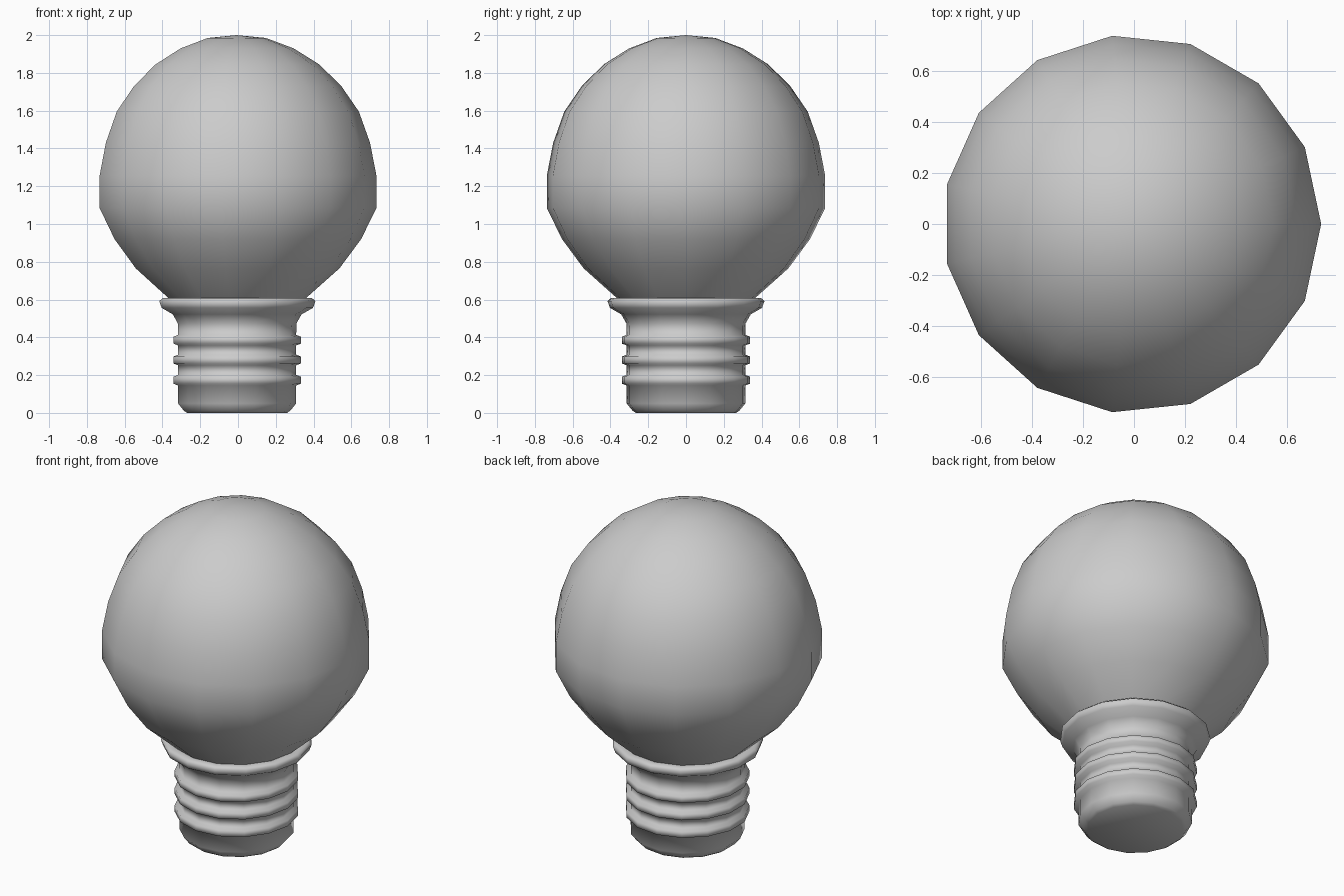
import bpy, bmesh, math

if "Cube" in bpy.data.objects:
    bpy.data.objects.remove(bpy.data.objects["Cube"])

SIDES = 15       # low-poly lathe count
OFFSET = -0.008  # an odd side count shifts the axis so the bounds are centred


def lathe(name, profile, angle):
    """Revolve (radius, z) points, listed bottom to top, around the z axis."""
    bm = bmesh.new()
    rings = []
    for r, z in profile:
        if r == 0:
            rings.append([bm.verts.new((OFFSET, 0, z))] * SIDES)
        else:
            rings.append([bm.verts.new((OFFSET + r * math.cos(2 * math.pi * i / SIDES),
                                        r * math.sin(2 * math.pi * i / SIDES), z))
                          for i in range(SIDES)])
    for a, b in zip(rings, rings[1:]):
        for i in range(SIDES):
            j = (i + 1) % SIDES
            quad = list(dict.fromkeys((a[i], a[j], b[j], b[i])))
            bm.faces.new(quad)
    bmesh.ops.recalc_face_normals(bm, faces=bm.faces[:])
    mesh = bpy.data.meshes.new(name)
    bm.to_mesh(mesh)
    bm.free()
    obj = bpy.data.objects.new(name, mesh)
    bpy.context.collection.objects.link(obj)
    bpy.ops.object.select_all(action='DESELECT')
    obj.select_set(True)
    bpy.context.view_layer.objects.active = obj
    bpy.ops.object.shade_smooth_by_angle(angle=math.radians(angle))
    return obj


# Glass globe narrowing to the neck
lathe("glass_bulb", [
    (0.365, 0.605), (0.545, 0.765), (0.66, 0.92), (0.741, 1.085), (0.741, 1.255),
    (0.707, 1.43), (0.648, 1.595), (0.555, 1.73), (0.438, 1.845), (0.302, 1.93),
    (0.155, 1.985), (0, 2.0)], 60)

# Socket: closed bottom, bevel, three thread ridges, flared collar
socket = [(0, 0), (0.268, 0), (0.285, 0.012), (0.316, 0.05)]
for z in (0.173, 0.28, 0.385):
    socket += [(0.316, z - 0.028), (0.342, z - 0.018),
               (0.342, z + 0.018), (0.316, z + 0.028)]
socket += [(0.318, 0.475), (0.345, 0.522), (0.405, 0.556),
           (0.418, 0.592), (0.40, 0.607), (0.365, 0.605)]
lathe("screw_base", socket, 75)
